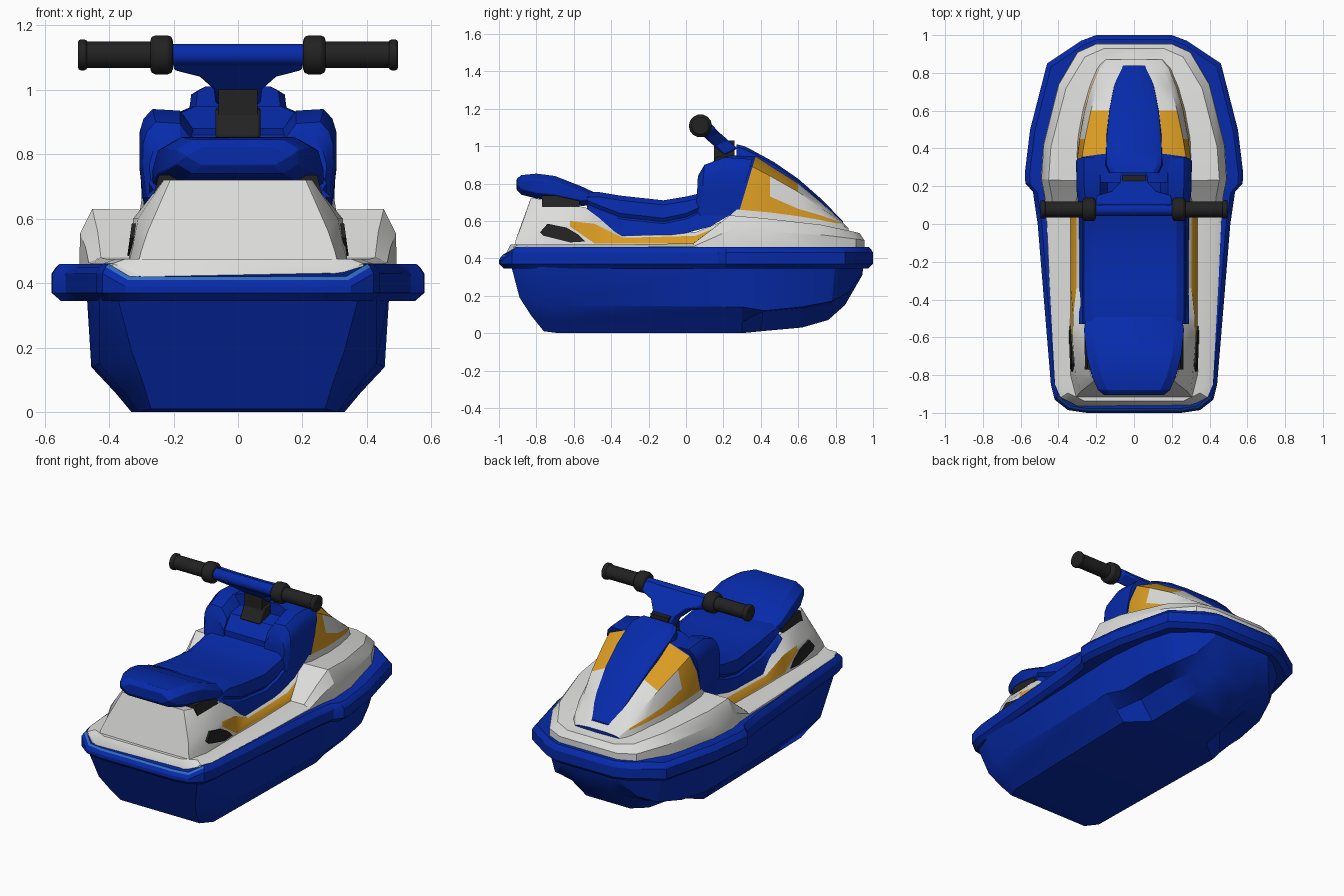
import bpy, bmesh, math
from mathutils import Matrix, Vector

if "Cube" in bpy.data.objects:
    bpy.data.objects.remove(bpy.data.objects["Cube"])


def material(name, rgb):
    m = bpy.data.materials.new(name)
    m.diffuse_color = (*rgb, 1)
    m.use_nodes = True
    m.node_tree.nodes["Principled BSDF"].inputs["Base Color"].default_value = m.diffuse_color
    return m


BLUE, WHITE, ORANGE, DARK, LIGHT = 0, 1, 2, 3, 4
MATS = [material("blue", (0.002, 0.024, 0.41)), material("off_white", (0.72, 0.72, 0.71)),
        material("orange", (0.70, 0.33, 0.016)), material("dark_grey", (0.016, 0.016, 0.016)),
        material("light_blue", (0.03, 0.15, 0.55))]


def finish(name, bm, bevel=0):
    bmesh.ops.remove_doubles(bm, verts=bm.verts, dist=0.0005)
    bmesh.ops.recalc_face_normals(bm, faces=bm.faces)
    me = bpy.data.meshes.new(name)
    bm.to_mesh(me)
    bm.free()
    for m in MATS:
        me.materials.append(m)
    ob = bpy.data.objects.new(name, me)
    bpy.context.collection.objects.link(ob)
    if bevel:
        b = ob.modifiers.new("bevel", 'BEVEL')
        b.width, b.segments, b.limit_method, b.angle_limit = bevel, 2, 'ANGLE', math.radians(35)
    return ob


def loft(name, rows, color, rule=None, mirror=True, caps=True, bevel=0):
    """Skin closed rings; with mirror each row is a right half completed across x = 0."""
    bm = bmesh.new()
    m = len(rows[0])
    if mirror:
        rows = [list(r) + [(-x, y, z) for x, y, z in reversed(r)] for r in rows]
    rings = [[bm.verts.new(p) for p in r] for r in rows]
    n = len(rings[0])
    for i in range(len(rings) - 1):
        for j in range(n):
            k = (j + 1) % n
            f = bm.faces.new((rings[i][j], rings[i][k], rings[i + 1][k], rings[i + 1][j]))
            jj = min(j, 2 * m - 2 - j) if mirror else j
            f.material_index = rule(i, jj) if rule else color
    if caps:
        for r in (rings[0], rings[-1]):
            bm.faces.new(r).material_index = color
    return finish(name, bm, bevel)


# Hull: y at bottom / chine / top, then pad, chine and top widths, and bow tunnel depth
hull = []
for yb, yc, yt, xb, zb, xc, zc, xt, t in [
        (-.76, -.89, -.94, .27, .01, .33, .19, .38, 0), (-.68, -.70, -.80, .31, 0, .43, .15, .43, 0),
        (.30, .30, .30, .33, 0, .455, .14, .47, 0), (.40, .42, .42, .20, .01, .43, .12, .47, .05),
        (.62, .62, .62, .18, .03, .41, .14, .45, .05), (.76, .78, .80, .15, .07, .35, .17, .40, .03),
        (.85, .87, .88, .12, .15, .27, .22, .31, .01), (.94, .945, .95, .10, .31, .19, .33, .22, 0)]:
    hull.append([(xb, yb, zb), (xb * .6 + xc * .4, (yb + yc) / 2, (zb + zc) / 2 + t - (.01 if t == 0 else 0)),
                 (xc, yc, zc), (xt, yt, .38)])
loft("hull", hull, BLUE)


def drop(y):
    return .04 if y < -.955 else 0


# Bumper rim around the hull, with a thin light line at the rear
outline = [(.20, 1), (.28, .97), (.46, .85), (.55, .5), (.578, .27), (.575, .215), (.535, .17),
           (.51, 0), (.44, -.85), (.42, -.93), (.35, -.985), (.25, -1)]
loft("bumper_rim", [[(x * (1 - d * 2), y * (1 - d), z - (drop(y) if z > .4 else 0)) for x, y in outline]
                    for d, z in [(.025, .345), (0, .37), (0, .43), (.012, .45), (.022, .46)]], BLUE,
     lambda i, j: LIGHT if i == 3 and j >= 9 else BLUE)

# Deck: low footwells behind, raised wings and bow in front
deck_outline = [(.20, .955, .535), (.30, .91, .545), (.40, .74, .58), (.48, .42, .615), (.492, .24, .63),
                (.475, .15, .56), (.465, .04, .48), (.45, -.3, .475), (.42, -.85, .475),
                (.39, -.92, .475), (.30, -.965, .475)]


def deck_ring(inset, f, squeeze=1):
    return [((x - inset) * squeeze, y - inset * y * .7, .44 + (t - .44) * f - drop(y) * (1 if inset < .02 else 0))
            for x, y, t in deck_outline]


loft("deck", [deck_ring(0, 0), deck_ring(.002, .6), deck_ring(.04, 1), deck_ring(.06, .99, .75),
              deck_ring(.06, .95, 0)], WHITE, caps=False)

# Pedestal under the seat, with an orange band along its side
ped = [[(.31, -.92, .46), (.30, -.91, .50), (.28, -.885, .56), (.21, -.83, .72)]]
for y, pts in [(-.80, [(.34, .46), (.325, .52), (.31, .60), (.23, .72)]),
               (-.62, [(.34, .46), (.328, .57), (.325, .60), (.25, .69)]),
               (-.49, [(.34, .46), (.334, .48), (.322, .585), (.27, .66)]),
               (-.34, [(.34, .46), (.335, .48), (.305, .51), (.27, .53)]),
               (.05, [(.34, .46), (.335, .48), (.305, .52), (.27, .54)]),
               (.20, [(.34, .46), (.335, .53), (.30, .58), (.28, .60)])]:
    ped.append([(x, y, z) for x, z in pts])
loft("seat_pedestal", ped, WHITE, lambda i, j: ORANGE if i >= 2 and j == 1 else WHITE)

# Side vents and dark block under the rear seat
vent = [(-.78, .54), (-.74, .585), (-.64, .565), (-.58, .53), (-.54, .49), (-.62, .485), (-.76, .52)]
for s, side in ((1, "right"), (-1, "left")):
    loft("vent_" + side, [[(s * (.344 - (z - .48) * .14 - d), y, z) for y, z in vent] for d in (0, .04)],
         DARK, mirror=False)
loft("rear_seat_mount", [[(.262, y, .675), (.245, y, .735)] for y in (-.77, -.57)], DARK)

# Main seat: side skirt, crease, cushion
seat = []
for y, zb, zm, zt in [(-.53, .665, .68, .75), (-.47, .62, .655, .755), (-.35, .515, .61, .735),
                      (-.12, .52, .585, .71), (0, .535, .61, .73), (.13, .57, .67, .76), (.30, .67, .74, .83)]:
    seat.append([(x, y, z) for x, z in [(.29, zb), (.275, zm), (.262, zm + .01), (.276, zm + .03),
                                        (.265, zt - .025), (.225, zt)]])
loft("seat", seat, BLUE)

# Rear seat cushion
loft("rear_seat", [[(w - .05, y, b), (w, y, b + .03), (w, y, t - .03), (w - .05, y, t)]
                   for y, w, b, t in [(-.905, .16, .765, .825), (-.88, .19, .74, .845), (-.80, .225, .72, .853),
                                      (-.70, .25, .71, .84), (-.56, .265, .68, .785), (-.485, .25, .685, .75)]],
     BLUE, bevel=.01)

# Front cowl with orange panels: base, middle, shoulder, top; its rear edge slants forward
cowl = []
for y, a, b, c, d in [(.22, (.28, .67), (.29, .79), (.26, .89), (.13, .95)),
                      (.29, (.299, .66), (.303, .79), (.275, .89), (.15, .945)),
                      (.45, (.291, .645), (.288, .73), (.26, .84), (.145, .895)),
                      (.60, (.264, .625), (.260, .665), (.228, .755), (.135, .80)),
                      (.72, (.230, .605), (.226, .63), (.195, .67), (.11, .70)),
                      (.82, (.187, .585), (.184, .595), (.155, .605), (.08, .61)),
                      (.87, (.15, .545), (.145, .55), (.12, .555), (.06, .56))]:
    shear = .3 if y == .29 else 0
    cowl.append([(a[0] + .025, y, .50)] + [(x, y + (z - .67) * shear, z) for x, z in (a, b, c, d)])


def cowl_color(i, j):
    if i == 0:
        return BLUE if j > 0 else WHITE
    return ORANGE if (j == 1 and i < 5) or (j == 2 and i < 2) or (j == 3 and i < 3) else WHITE


loft("front_cowl", cowl, BLUE, cowl_color)

# Blue hood strip on top of the cowl
loft("hood_strip", [[(w + .01, y, z - .09), (w, y, z - .015), (w - .025, y, z)]
                    for y, w, z in [(.27, .125, 1.01), (.31, .145, 1.0), (.36, .147, .975), (.47, .143, .915),
                                    (.60, .13, .825), (.72, .107, .72), (.84, .07, .598)]], BLUE)

# Shoulder pods beside the console
for s, side in ((1, "right"), (-1, "left")):
    rows = []
    for y, zt, w, sh in [(.055, .84, .275, .05), (.08, .90, .295, .08), (.18, .94, .305, .1), (.28, .93, .306, .29)]:
        pts = [(.13, .62), (w - .015, .63), (w, .76), (w, zt - .07), (w - .012, zt - .03), (w - .04, zt),
               (.18, zt - .005), (.14, zt - .06)]
        rows.append([(s * x, y + (z - .67) * sh, z) for x, z in pts])
    loft("shoulder_pod_" + side, rows, BLUE, mirror=False)

# Console, dash panel and steering column
loft("console", [[(.15, y, .65), (.15, y, z)] for y, z in ((.07, .78), (.13, .86), (.32, .90))], BLUE)
loft("dash_panel", [[(.07, .11, .85), (.07, .16, .94)], [(.07, .28, .85), (.07, .28, .95)]], DARK, bevel=.01)
loft("steering_column", [[(.06, .15, z), (.06, .26, z)] for z in (.85, 1.03)], DARK)

# Handlebar stem: flat shape leaning forward into the hood
stem = [(.07, .97), (.075, 1.015), (.12, 1.055), (.20, 1.075), (.20, 1.125), (.10, 1.12)]
loft("handlebar_stem", [[(x, .08 + max(0, 1.11 - z) * 1.15 + t, z + t * .5) for x, z in stem]
                        for t in (-.035, .035)], BLUE, bevel=.01)


def bar(name, x0, x1, r, mat, bevel=.008):
    bm = bmesh.new()
    bmesh.ops.create_cone(bm, cap_ends=True, segments=14, radius1=r, radius2=r, depth=abs(x1 - x0),
                          matrix=Matrix.Translation(Vector(((x0 + x1) / 2, .077, 1.108)))
                          @ Matrix.Rotation(math.pi / 2, 4, 'Y'))
    for f in bm.faces:
        f.material_index = mat
    finish(name, bm, bevel)


bar("handlebar", -.22, .22, .034, BLUE)
for s, side in ((1, "right"), (-1, "left")):
    bar("grip_" + side, s * .24, s * .48, .042, DARK)
    bar("grip_collar_" + side, s * .202, s * .272, .062, DARK, .016)
    bar("grip_end_" + side, s * .468, s * .496, .049, DARK)

# Smooth shading with sharp creases
for ob in bpy.data.objects:
    ob.select_set(True)
    bpy.context.view_layer.objects.active = ob
bpy.ops.object.shade_smooth_by_angle(angle=math.radians(28))
